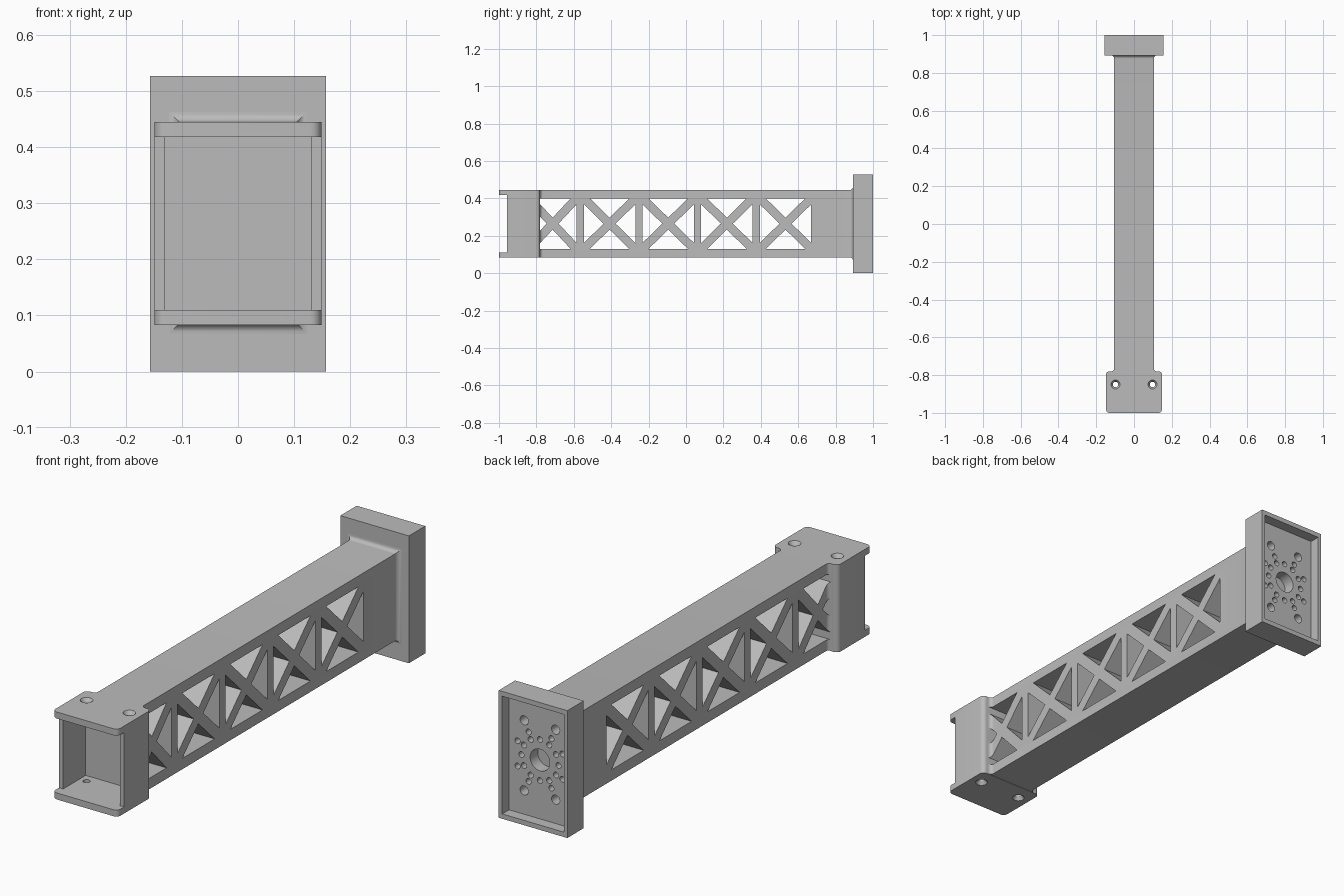
import bpy, bmesh, math
from mathutils import Matrix, Vector

old = bpy.data.objects.get("Cube")
if old:
    bpy.data.objects.remove(old, do_unlink=True)

grey = bpy.data.materials.new("plain_grey")
grey.use_nodes = True
grey.diffuse_color = (0.5, 0.5, 0.5, 1)
grey.node_tree.nodes["Principled BSDF"].inputs["Base Color"].default_value = (0.5, 0.5, 0.5, 1)


def finish(name, bm):
    bmesh.ops.recalc_face_normals(bm, faces=bm.faces)
    mesh = bpy.data.meshes.new(name)
    bm.to_mesh(mesh)
    bm.free()
    mesh.materials.append(grey)
    obj = bpy.data.objects.new(name, mesh)
    bpy.context.collection.objects.link(obj)
    return obj


def add_box(bm, x, y, z):
    """Box from (low, high) pairs."""
    size = [b - a for a, b in (x, y, z)]
    mid = [(a + b) / 2 for a, b in (x, y, z)]
    m = Matrix.Translation(mid) @ Matrix.Diagonal((*size, 1))
    return bmesh.ops.create_cube(bm, size=1, matrix=m)["verts"]


def add_round(bm, centre, axis, r1, r2, depth, sides=24):
    rot = Vector(axis).to_track_quat("Z", "Y").to_matrix().to_4x4()
    bmesh.ops.create_cone(bm, cap_ends=True, segments=sides, radius1=r1, radius2=r2,
                          depth=depth, matrix=Matrix.Translation(centre) @ rot)


def cut(target, bm):
    cutter = finish("cutter", bm)
    cutter.hide_render = True
    mod = target.modifiers.new("cut", "BOOLEAN")
    mod.operation = "DIFFERENCE"
    mod.solver = "EXACT"
    mod.object = cutter
    activate(target)
    bpy.ops.object.modifier_apply(modifier=mod.name)
    bpy.data.objects.remove(cutter, do_unlink=True)


def activate(obj):
    bpy.ops.object.select_all(action="DESELECT")
    obj.select_set(True)
    bpy.context.view_layer.objects.active = obj


Z0, Z1, ZM = 0.085, 0.445, 0.265
HALF = 0.105
FRONT, BACK = -0.78, 0.893

# Beam: rectangular sections lofted along y, flaring into both ends
STEPS = 6


def flare(i, r):
    a = math.pi / 2 * i / STEPS
    return r * (1 - math.sin(a)), r * (1 - math.cos(a))


sections = []
for i in range(STEPS + 1):
    u, d = flare(i, 0.016)
    sections.append((FRONT + u, d, 0))
    u, d = flare(i, 0.018)
    sections.append((BACK - u, d, d))
sections.sort()

bm = bmesh.new()
rings = []
for y, dx, dz in sections:
    w = HALF + dx
    rings.append([bm.verts.new(p) for p in ((-w, y, Z0 - dz), (w, y, Z0 - dz),
                                            (w, y, Z1 + dz), (-w, y, Z1 + dz))])
for a, b in zip(rings, rings[1:]):
    for k in range(4):
        n = (k + 1) % 4
        bm.faces.new((a[k], a[n], b[n], b[k]))
bm.faces.new(rings[0])
bm.faces.new(rings[-1])
beam = finish("truss_beam", bm)

# Triangular windows leaving crossed braces in each bay
bm = bmesh.new()
H, GAP = 0.135, 0.032
bays = [(0.532 - 0.3135 * i, 0.1375) for i in range(4)] + [(-0.713, 0.128)]
for c, w in bays:
    for s in (-1, 1):
        upright = [(c - w + GAP, ZM + s * H), (c + w - GAP, ZM + s * H), (c, ZM + s * GAP)]
        sideways = [(c + s * w, ZM - H + GAP), (c + s * w, ZM + H - GAP), (c + s * GAP, ZM)]
        for tri in (upright, sideways):
            ends = [[bm.verts.new((x, y, z)) for y, z in tri] for x in (-0.3, 0.3)]
            for e in ends:
                bm.faces.new(e)
            for k in range(3):
                n = (k + 1) % 3
                bm.faces.new((ends[0][k], ends[0][n], ends[1][n], ends[1][k]))
cut(beam, bm)

# Front bracket: rounded block, opened at the front into a pocket
bm = bmesh.new()
add_box(bm, (-0.149, 0.149), (-1, FRONT), (0.083, Z1))
upright_edges = [e for e in bm.edges if abs(e.verts[0].co.z - e.verts[1].co.z) > 0.1]
bmesh.ops.bevel(bm, geom=upright_edges, offset=0.02, segments=6, profile=0.5, affect="EDGES")
bracket = finish("front_bracket", bm)

bm = bmesh.new()
add_box(bm, (-0.13, 0.13), (-1.1, -0.81), (0.11, 0.418))
cut(bracket, bm)
bm = bmesh.new()
add_box(bm, (-0.3, 0.3), (-1.1, -0.957), (0.11, 0.418))
cut(bracket, bm)

# Countersunk screw holes in both bracket plates
bm = bmesh.new()
for x in (-0.098, 0.098):
    add_round(bm, (x, -0.85, ZM), (0, 0, 1), 0.014, 0.014, 0.6)
cut(bracket, bm)
bm = bmesh.new()
for x in (-0.098, 0.098):
    add_round(bm, (x, -0.85, Z1), (0, 0, 1), 0.014, 0.034, 0.03)
    add_round(bm, (x, -0.85, 0.083), (0, 0, -1), 0.014, 0.034, 0.03)
cut(bracket, bm)

# Rear mounting plate with a shallow recess
PZ = 0.2635
FLOOR = 0.955
bm = bmesh.new()
add_box(bm, (-0.157, 0.157), (BACK, 1), (0, 0.527))
plate = finish("mounting_plate", bm)
bm = bmesh.new()
add_box(bm, (-0.141, 0.141), (FLOOR, 1.1), (0.02, 0.507))
cut(plate, bm)

# Bolt pattern: central bore, corner holes and two rings of small holes
bm = bmesh.new()


def bolt(x, z, r, sides=16):
    add_round(bm, (x, FLOOR, PZ + z), (0, 1, 0), r, r, 0.1, sides)


bolt(0, 0, 0.045, 32)
for sx in (-1, 1):
    for sz in (-1, 1):
        bolt(sx * 0.072, sz * 0.145, 0.019)
        for angle in (27, 63):
            a = math.radians(angle)
            bolt(sx * 0.115 * math.cos(a), sz * 0.115 * math.sin(a), 0.012)
for i in range(12):
    a = math.tau * i / 12
    bolt(0.085 * math.cos(a), 0.085 * math.sin(a), 0.012)
cut(plate, bm)

for obj in (beam, bracket, plate):
    activate(obj)
    bpy.ops.object.shade_smooth_by_angle(angle=math.radians(30))
